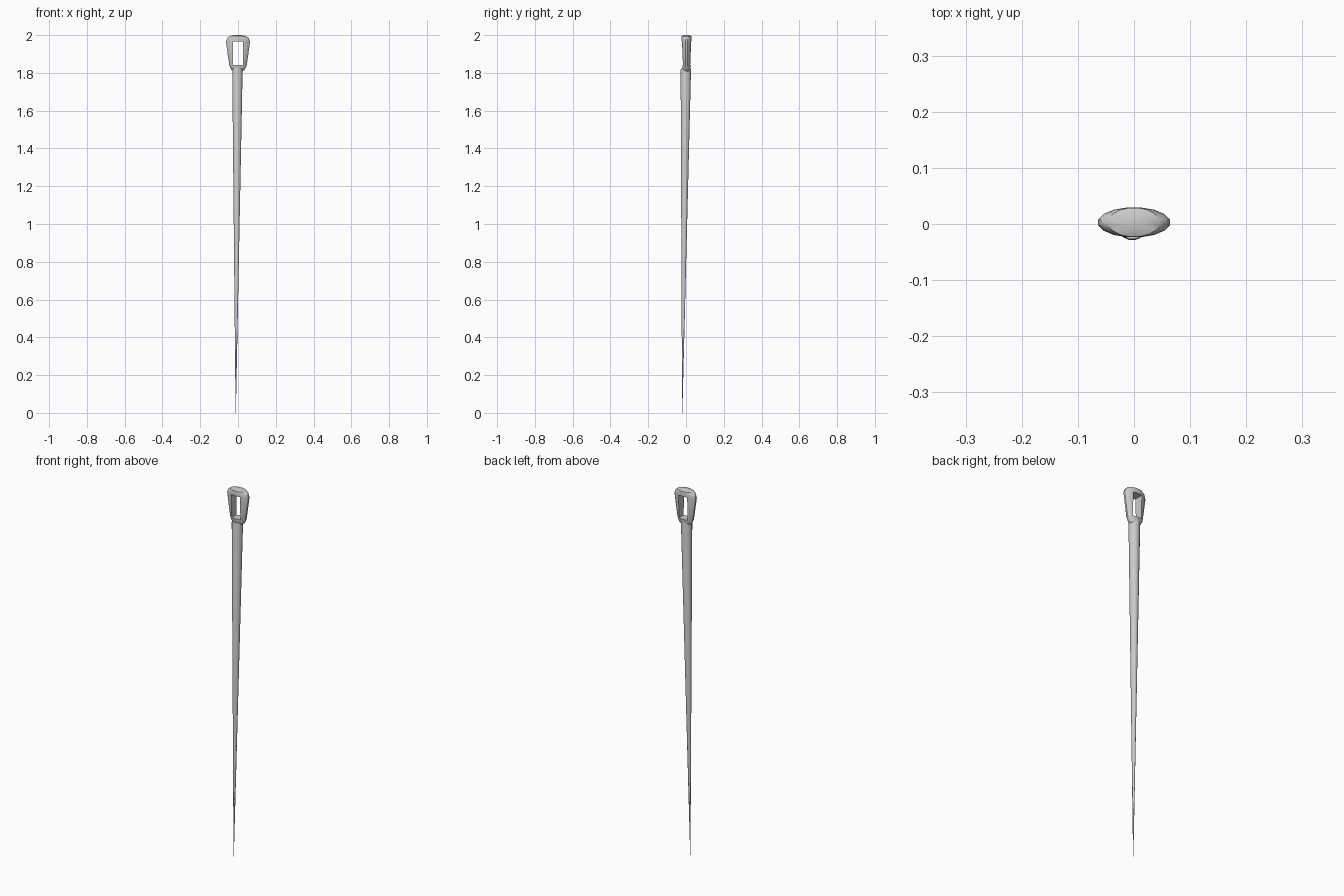
import bpy, bmesh, math

if "Cube" in bpy.data.objects:
    bpy.data.objects.remove(bpy.data.objects["Cube"])


def loft(name, rings, sides):
    """Skin a stack of elliptical rings (cx, cy, z, rx, ry)."""
    bm = bmesh.new()
    loops = []
    for cx, cy, z, rx, ry in rings:
        loop = []
        for i in range(sides):
            a = 2 * math.pi * (i + 0.5) / sides
            loop.append(bm.verts.new((cx + rx * math.cos(a), cy + ry * math.sin(a), z)))
        loops.append(loop)
    for lo, hi in zip(loops, loops[1:]):
        for i in range(sides):
            j = (i + 1) % sides
            bm.faces.new((lo[i], lo[j], hi[j], hi[i]))
    bm.faces.new(loops[0][::-1])
    bm.faces.new(loops[-1])
    mesh = bpy.data.meshes.new(name)
    bm.to_mesh(mesh)
    bm.free()
    obj = bpy.data.objects.new(name, mesh)
    bpy.context.collection.objects.link(obj)
    return obj


def smooth(obj):
    bpy.ops.object.select_all(action='DESELECT')
    obj.select_set(True)
    bpy.context.view_layer.objects.active = obj
    bpy.ops.object.shade_smooth_by_angle(angle=math.radians(30))


# Shaft: long taper whose point sits slightly off centre
shaft = loft("needle_shaft", [
    (-0.012, -0.02, 0.0, 0.0008, 0.0008),
    (-0.003, -0.001, 1.815, 0.028, 0.028),
    (-0.003, -0.001, 1.823, 0.026, 0.026),
], 16)

# Head: flattened bulb, widest near the top
head = loft("needle_eye", [
    (0, 0.003, 1.808, 0.024, 0.019),
    (0, 0.003, 1.818, 0.036, 0.021),
    (0, 0.003, 1.84, 0.047, 0.023),
    (0, 0.003, 1.90, 0.056, 0.025),
    (0, 0.003, 1.965, 0.065, 0.027),
    (0, 0.003, 1.983, 0.059, 0.027),
    (0, 0.003, 1.994, 0.046, 0.026),
    (0, 0.003, 2.0, 0.018, 0.014),
], 16)

# Thread hole through the head
bpy.ops.mesh.primitive_cube_add(size=1, location=(0, 0, 1.904))
cutter = bpy.context.object
cutter.name = "thread_hole_cutter"
cutter.scale = (0.052, 0.3, 0.126)
bpy.context.view_layer.update()
mod = head.modifiers.new("thread_hole", 'BOOLEAN')
mod.operation = 'DIFFERENCE'
mod.solver = 'EXACT'
mod.object = cutter
bpy.ops.object.select_all(action='DESELECT')
head.select_set(True)
bpy.context.view_layer.objects.active = head
bpy.ops.object.modifier_apply(modifier=mod.name)
bpy.data.objects.remove(cutter, do_unlink=True)

for part in (shaft, head):
    smooth(part)
